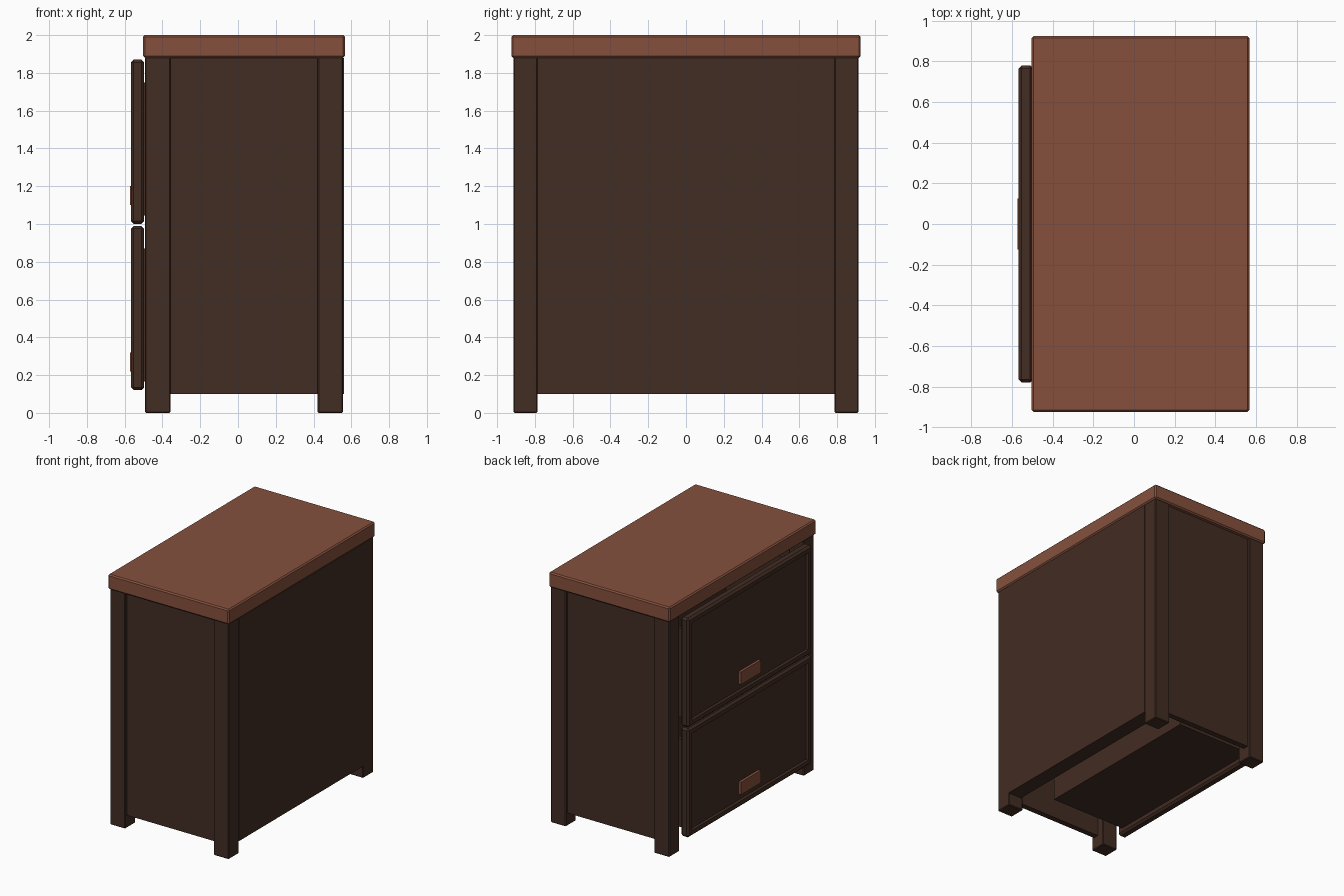
import bpy, bmesh
from mathutils import Vector

old = bpy.data.objects.get("Cube")
if old:
    bpy.data.objects.remove(old, do_unlink=True)


def material(name, rgb):
    m = bpy.data.materials.new(name)
    m.use_nodes = True
    m.diffuse_color = (*rgb, 1)
    bsdf = next(n for n in m.node_tree.nodes if n.type == 'BSDF_PRINCIPLED')
    bsdf.inputs["Base Color"].default_value = (*rgb, 1)
    return m


dark_wood = material("dark wood", (0.055, 0.026, 0.017))
red_wood = material("red wood", (0.235, 0.081, 0.047))


def box(name, x, y, z, mat, bevel=0.0, recess=None):
    """Box from (min, max) ranges; recess = (frame width, depth) on its -x face."""
    bm = bmesh.new()
    bmesh.ops.create_cube(bm, size=1)
    for v in bm.verts:
        v.co = Vector([(r[0] + r[1]) / 2 + c * (r[1] - r[0]) for r, c in zip((x, y, z), v.co)])
    if bevel:
        bmesh.ops.bevel(bm, geom=bm.edges[:], offset=bevel, segments=1, affect='EDGES')
    if recess:
        bm.normal_update()
        face = max((f for f in bm.faces if f.normal.x < -0.9), key=lambda f: f.calc_area())
        bmesh.ops.inset_region(bm, faces=[face], thickness=recess[0])
        bmesh.ops.inset_region(bm, faces=[face], thickness=0.01, depth=-recess[1])
    mesh = bpy.data.meshes.new(name)
    bm.to_mesh(mesh)
    bm.free()
    mesh.materials.append(mat)
    ob = bpy.data.objects.new(name, mesh)
    bpy.context.collection.objects.link(ob)
    return ob


# Tabletop
box("tabletop", (-0.503, 0.567), (-0.925, 0.925), (1.88, 2.0), red_wood, 0.01)

# Corner posts and end panels, mirrored across y
for s, side in ((-1, "front"), (1, "back")):
    post_y = sorted((s * 0.785, s * 0.913))
    panel_y = sorted((s * 0.845, s * 0.89))
    box(side + "_right_post", (-0.492, -0.357), post_y, (0, 1.885), dark_wood, 0.006)
    box(side + "_left_post", (0.422, 0.557), post_y, (0, 1.885), dark_wood, 0.006)
    box(side + "_end_panel", (-0.365, 0.43), panel_y, (0.1, 1.885), dark_wood)

# Long closed panel between the posts
box("long_panel", (0.44, 0.56), (-0.787, 0.787), (0.1, 1.878), dark_wood)

# Two drawers: framed front, pull plate and open bin
for name, z in (("lower", 0.12), ("upper", 1.0)):
    box(name + "_drawer_front", (-0.567, -0.497), (-0.78, 0.78), (z, z + 0.87),
        dark_wood, 0.015, recess=(0.045, 0.015))
    box(name + "_drawer_pull", (-0.573, -0.55), (-0.125, 0.125), (z + 0.1, z + 0.2), red_wood)
    low, high = z + 0.045, z + 0.75
    box(name + "_drawer_base", (-0.5, 0.165), (-0.73, 0.73), (low, low + 0.03), dark_wood)
    box(name + "_drawer_back", (0.135, 0.165), (-0.73, 0.73), (low + 0.03, high), dark_wood)
    for s, side in ((-1, "front"), (1, "back")):
        box(f"{name}_drawer_{side}_side", (-0.5, 0.135), sorted((s * 0.7, s * 0.73)),
            (low + 0.03, high), dark_wood)
